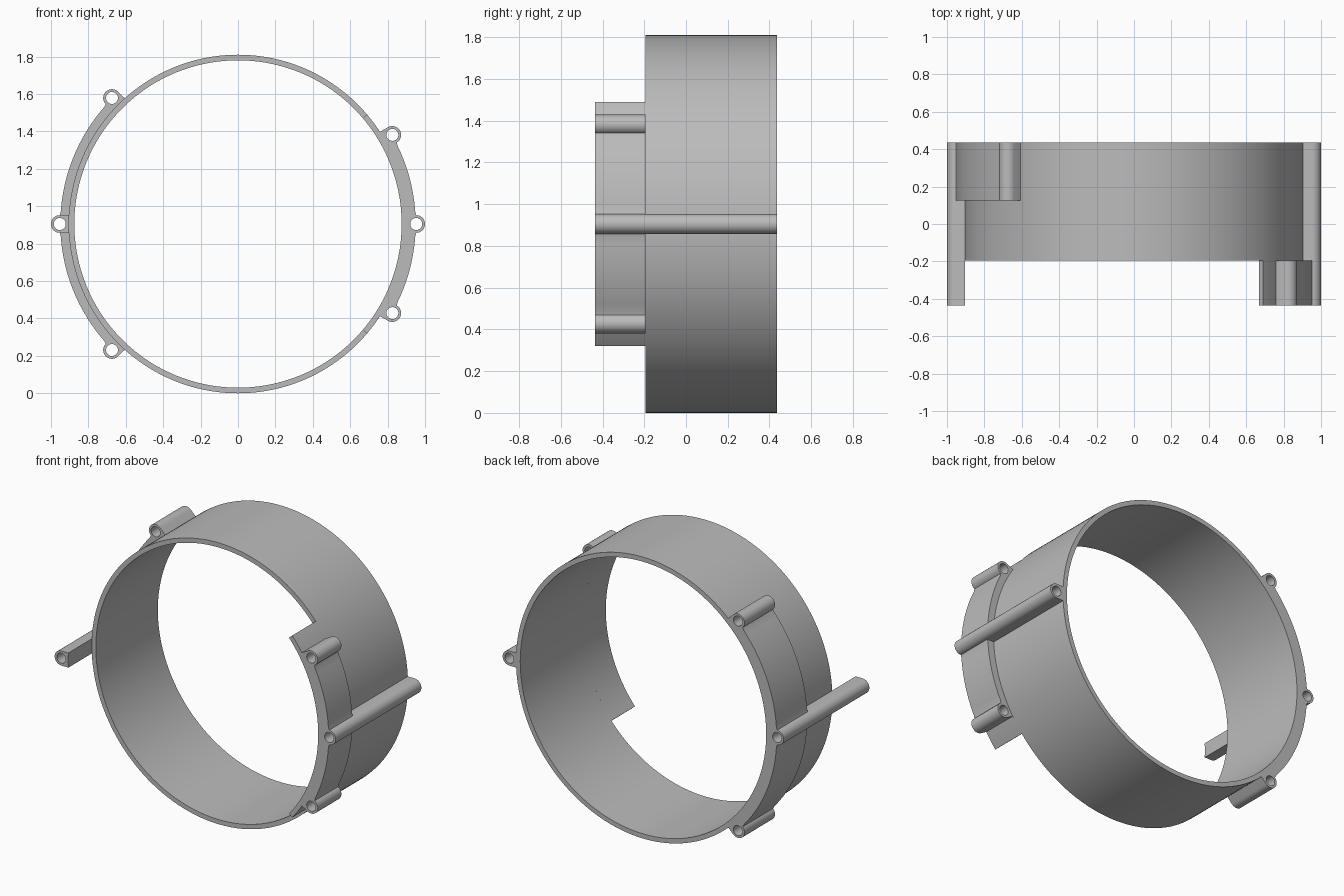
import bpy, bmesh
from math import sin, cos, radians, ceil
from mathutils import Matrix, Vector

default = bpy.data.objects.get("Cube")
if default:
    bpy.data.objects.remove(default, do_unlink=True)

# Main dimensions
INNER, OUTER, FLANGE = 0.875, 0.905, 0.95     # wall and flange radii
LUG_AT, LUG_R, HOLE_R = 0.953, 0.047, 0.032   # screw lugs
LUG_HALF = 3                                  # half width of a lug in degrees
CENTRE_Z = 0.905
FRONT, STEP, REAR_STEP, BACK = -0.435, -0.195, 0.125, 0.435

grey = bpy.data.materials.new("plain grey")
grey.use_nodes = True
grey.diffuse_color = (0.5, 0.5, 0.5, 1)
grey.node_tree.nodes["Principled BSDF"].inputs["Base Color"].default_value = (0.5, 0.5, 0.5, 1)


def polar(r, a):
    return Vector((r * cos(radians(a)), r * sin(radians(a))))


def arc(r, a0, a1, step=2):
    n = max(1, ceil(abs(a1 - a0) / step))
    return [polar(r, a0 + (a1 - a0) * i / n) for i in range(n + 1)]


def circle(r, centre=Vector((0, 0)), step=2):
    return [centre + p for p in arc(r, 0, 360, step)[:-1]]


def lug_tip(a):
    """Rounded outer half of a screw lug."""
    return [polar(LUG_AT, a) + p for p in arc(LUG_R, a - 90, a + 90, 10)]


def extrude(name, outlines, y0, y1):
    """Fill the outlines (inner ones become holes) and extrude from y0 to y1."""
    curve = bpy.data.curves.new(name, 'CURVE')
    curve.dimensions = '2D'
    curve.fill_mode = 'BOTH'
    curve.extrude = (y1 - y0) / 2
    for pts in outlines:
        spline = curve.splines.new('POLY')
        spline.points.add(len(pts) - 1)
        for point, p in zip(spline.points, pts):
            point.co = (p.x, p.y, 0, 1)
        spline.use_cyclic_u = True
    temp = bpy.data.objects.new(name + "_outline", curve)
    bpy.context.collection.objects.link(temp)
    bpy.context.view_layer.update()
    mesh = bpy.data.meshes.new_from_object(
        temp.evaluated_get(bpy.context.evaluated_depsgraph_get()))
    bpy.data.objects.remove(temp, do_unlink=True)

    # Stand the shape up, weld it and place it at its depth
    mesh.transform(Matrix.Translation((0, (y0 + y1) / 2, CENTRE_Z)) @ Matrix.Rotation(radians(90), 4, 'X'))
    bm = bmesh.new()
    bm.from_mesh(mesh)
    bmesh.ops.remove_doubles(bm, verts=bm.verts, dist=0.0001)
    bmesh.ops.recalc_face_normals(bm, faces=bm.faces)
    bm.to_mesh(mesh)
    bm.free()
    mesh.name = name
    mesh.materials.clear()
    mesh.materials.append(grey)
    ob = bpy.data.objects.new(name, mesh)
    bpy.context.collection.objects.link(ob)
    bpy.ops.object.select_all(action='DESELECT')
    ob.select_set(True)
    bpy.context.view_layer.objects.active = ob
    bpy.ops.object.shade_smooth_by_angle(angle=radians(30))
    return ob


def flange(name, lugs, y0, y1, inner=OUTER, overhang=0):
    """Curved flange running between drilled lugs; overhang extends the thin wall past them."""
    start, end = lugs[0] - LUG_HALF, lugs[-1] + LUG_HALF
    outline = arc(OUTER, start - overhang, start) if overhang else []
    for i, a in enumerate(lugs):
        if i:
            outline += arc(FLANGE, lugs[i - 1] + LUG_HALF + 1, a - LUG_HALF - 1)
        outline += lug_tip(a)
    if overhang:
        outline += arc(OUTER, end, end + overhang)
    outline += arc(inner, end + overhang, start - overhang)
    holes = [circle(HOLE_R, polar(LUG_AT, a), 12) for a in lugs]
    return extrude(name, [outline] + holes, y0, y1)


# Round shell
extrude("ring_shell", [circle(OUTER), circle(INNER)], STEP, BACK)

# Thickened front tab on the left and rear flange on the right
flange("front_flange", [-30, 0, 30], FRONT, STEP, INNER, 7.3)
flange("rear_flange", [135, 180, 225], REAR_STEP, BACK, OUTER - 0.001)

# Long screw posts that continue the middle lugs
flange("left_post", [0], STEP, BACK, OUTER - 0.001)
flange("right_post", [180], FRONT, REAR_STEP, OUTER - 0.001)
